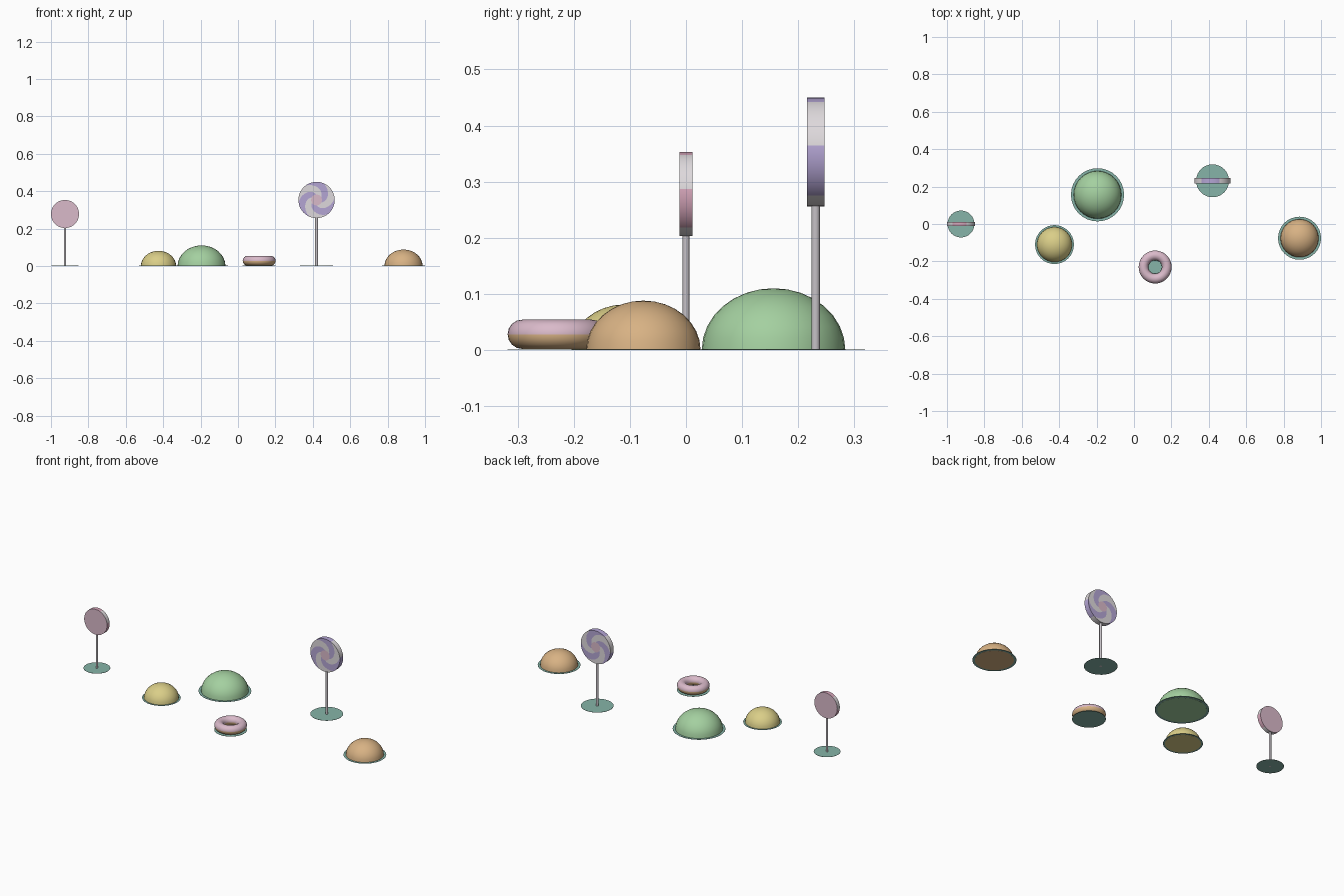
import bpy, bmesh, math
from mathutils import Matrix

cube = bpy.data.objects.get("Cube")
if cube:
    bpy.data.objects.remove(cube, do_unlink=True)


def material(name, rgb):
    lin = [((c / 255 + 0.055) / 1.055) ** 2.4 for c in rgb] + [1.0]
    m = bpy.data.materials.new(name)
    m.use_nodes = True
    m.diffuse_color = lin
    m.node_tree.nodes["Principled BSDF"].inputs["Base Color"].default_value = lin
    return m


TEAL = material("teal", (134, 180, 168))
GREEN = material("mint green", (164, 208, 160))
YELLOW = material("soft yellow", (218, 206, 136))
TAN = material("biscuit tan", (216, 178, 132))
PINK = material("icing pink", (218, 186, 202))
ROSE = material("rose pink", (214, 166, 186))
PURPLE = material("lavender", (180, 165, 212))
WHITE = material("sugar white", (222, 217, 220))
STICK = material("stick grey", (198, 193, 198))


def finish(name, bm, mats, loc, angle=40):
    bmesh.ops.recalc_face_normals(bm, faces=bm.faces)
    me = bpy.data.meshes.new(name)
    bm.to_mesh(me)
    bm.free()
    for m in mats:
        me.materials.append(m)
    ob = bpy.data.objects.new(name, me)
    ob.location = loc
    bpy.context.collection.objects.link(ob)
    bpy.ops.object.select_all(action='DESELECT')
    ob.select_set(True)
    bpy.context.view_layer.objects.active = ob
    bpy.ops.object.shade_smooth_by_angle(angle=math.radians(angle))
    return ob


# Thin ground plate under each sweet
def base_plate(name, x, y, r):
    bm = bmesh.new()
    bmesh.ops.create_cone(bm, cap_ends=True, segments=32, radius1=r, radius2=r, depth=0.001)
    finish(name, bm, [TEAL], (x, y, 0.001))


# Gumdrop: upper half of a squashed sphere, closed underneath
def gumdrop(name, x, y, r, h, plate_r, mat):
    bm = bmesh.new()
    bmesh.ops.create_uvsphere(bm, u_segments=32, v_segments=16, radius=1)
    geom = bm.verts[:] + bm.edges[:] + bm.faces[:]
    bmesh.ops.bisect_plane(bm, geom=geom, plane_co=(0, 0, 0), plane_no=(0, 0, 1), clear_inner=True)
    bmesh.ops.holes_fill(bm, edges=[e for e in bm.edges if e.is_boundary])
    bmesh.ops.scale(bm, vec=(r, r, h), verts=bm.verts)
    finish(name, bm, [mat], (x, y, 0))
    base_plate(name + "_plate", x, y, plate_r)


# Iced ring: swept circle, icing on the upper half
def iced_ring(name, x, y, major, minor, n=40, k=16):
    bm = bmesh.new()
    rings = []
    for i in range(n):
        a = math.tau * i / n
        ring = []
        for j in range(k):
            b = math.tau * j / k
            d = major + minor * math.cos(b)
            ring.append(bm.verts.new((d * math.cos(a), d * math.sin(a), minor * math.sin(b))))
        rings.append(ring)
    for i in range(n):
        p, q = rings[i], rings[(i + 1) % n]
        for j in range(k):
            f = bm.faces.new((p[j], q[j], q[(j + 1) % k], p[(j + 1) % k]))
            f.material_index = 0 if f.calc_center_median().z > 0 else 1
    finish(name, bm, [PINK, TAN], (x, y, minor + 0.002))
    base_plate(name + "_plate", x, y, major + minor)


# Lollipop: disc with six spiral arms, on a stick
def lollipop(name, x, y, z, r, half, stick_r, plate_r, arm_mat, swirl):
    n, steps, hub = 48, 8, 0.3
    fracs = [1 - (1 - hub) * s / steps for s in range(steps + 1)]
    bm = bmesh.new()

    def side(yy):
        rings = []
        for f in fracs:
            turn = math.radians(7) - (1 - f) * 2.4
            rings.append([bm.verts.new((r * f * math.cos(turn + math.tau * i / n), yy,
                                        r * f * math.sin(turn + math.tau * i / n))) for i in range(n)])
        for a, b in zip(rings, rings[1:]):
            for i in range(n):
                j = (i + 1) % n
                face = bm.faces.new((a[i], a[j], b[j], b[i]))
                face.material_index = (i // 8) % 2 if swirl else 2
        bm.faces.new(rings[-1]).material_index = 2
        return rings[0]

    front, back = side(-half), side(half)
    for i in range(n):
        j = (i + 1) % n
        bm.faces.new((front[i], front[j], back[j], back[i])).material_index = (i // 8) % 2
    finish(name + "_candy", bm, [WHITE, arm_mat, PINK], (x, y, z))

    length = z - r * 0.98
    bm = bmesh.new()
    bmesh.ops.create_cone(bm, cap_ends=True, segments=16, radius1=stick_r, radius2=stick_r,
                          depth=length, matrix=Matrix.Translation((0, 0, length / 2)))
    finish(name + "_stick", bm, [STICK], (x, y, 0))
    base_plate(name + "_plate", x, y, plate_r)


gumdrop("green_gumdrop", -0.195, 0.156, 0.128, 0.11, 0.142, GREEN)
gumdrop("tan_gumdrop", 0.885, -0.076, 0.102, 0.088, 0.115, TAN)
gumdrop("yellow_gumdrop", -0.425, -0.11, 0.094, 0.081, 0.104, YELLOW)
iced_ring("iced_ring", 0.113, -0.23, 0.062, 0.026)
lollipop("small_lollipop", -0.925, 0.0, 0.278, 0.075, 0.012, 0.006, 0.072, ROSE, False)
lollipop("large_lollipop", 0.42, 0.231, 0.353, 0.097, 0.0155, 0.0077, 0.088, PURPLE, True)
